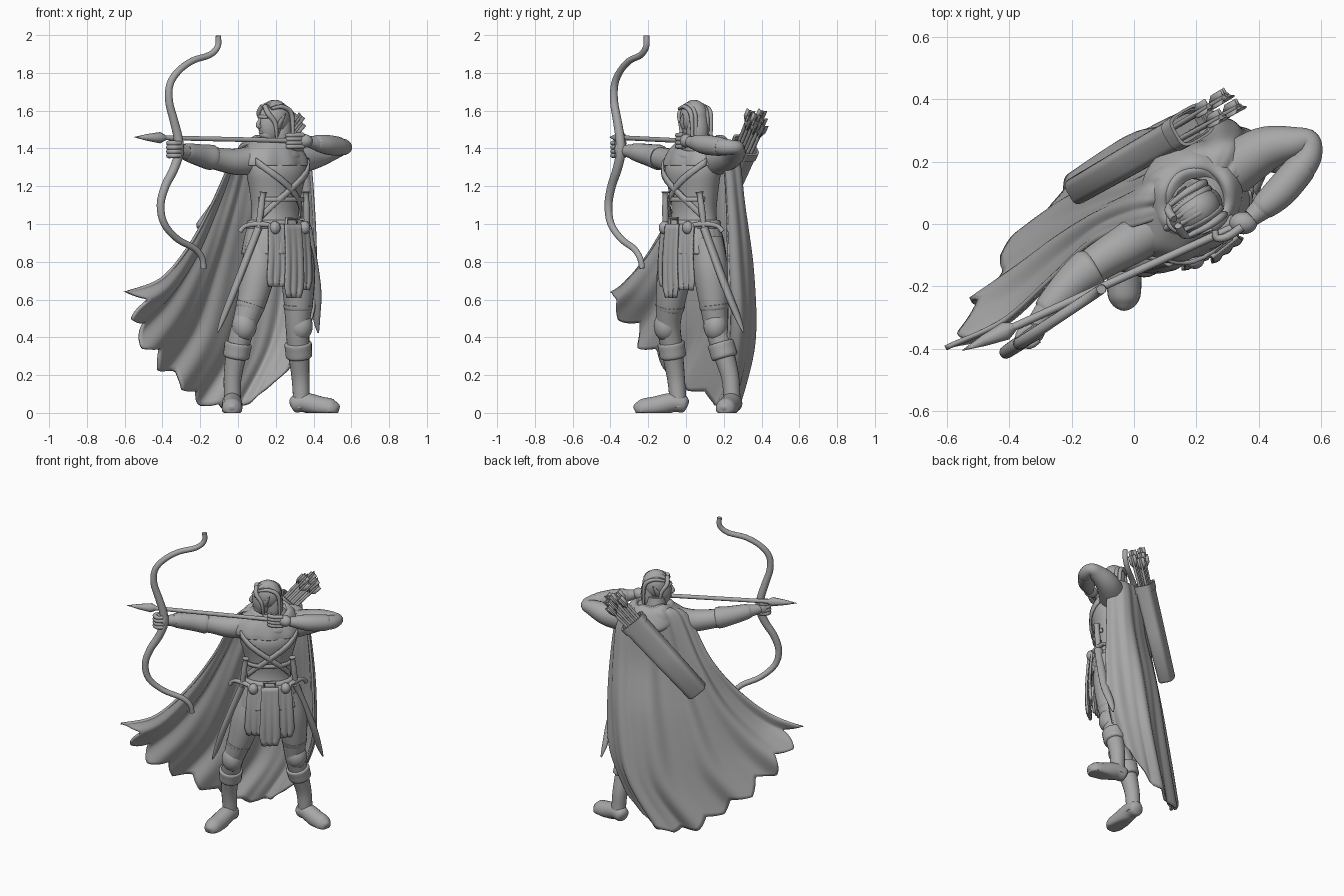
import bpy, bmesh, math
from mathutils import Vector, Matrix

if "Cube" in bpy.data.objects:
    bpy.data.objects.remove(bpy.data.objects["Cube"])

grey = bpy.data.materials.new("stone_grey")
grey.diffuse_color = (0.39, 0.39, 0.39, 1)
grey.use_nodes = True
grey.node_tree.nodes["Principled BSDF"].inputs["Base Color"].default_value = grey.diffuse_color
R, F = Vector((0.78, 0.62, 0)), Vector((0.62, -0.78, 0))    # body right and forward
HIP = Vector((0.2, 0.04, 0))


def body(r, f, z):
    return HIP + R * r + F * f + Vector((0, 0, z))


def finish(name, verts, faces, solid=0, angle=50):
    me = bpy.data.meshes.new(name)
    me.from_pydata([tuple(v) for v in verts], [], faces)
    bm = bmesh.new()
    bm.from_mesh(me)
    bmesh.ops.recalc_face_normals(bm, faces=bm.faces)
    bm.to_mesh(me)
    bm.free()
    me.materials.append(grey)
    ob = bpy.data.objects.new(name, me)
    bpy.context.collection.objects.link(ob)
    if solid:
        m = ob.modifiers.new("thickness", "SOLIDIFY")
        m.thickness, m.offset = solid, 0
    bpy.ops.object.select_all(action="DESELECT")
    ob.select_set(True)
    bpy.context.view_layer.objects.active = ob
    bpy.ops.object.shade_smooth_by_angle(angle=math.radians(angle))
    return ob


def spline(pts, t):
    # Catmull-Rom through tuples of any size, t from 0 to 1
    k = len(pts) - 1
    i = min(int(t * k), k - 1)
    f = t * k - i
    p1, p2 = pts[i], pts[i + 1]
    p0, p3 = pts[max(i - 1, 0)], pts[min(i + 2, k)]
    return tuple(b + 0.5 * f * (c - a + f * (2 * a - 5 * b + 4 * c - d + f * (3 * (b - c) + d - a)))
                 for a, b, c, d in zip(p0, p1, p2, p3))


def skin(name, rings, cap=True, solid=0, closed=True):
    n = len(rings[0])
    faces = [(i * n + j, i * n + (j + 1) % n, (i + 1) * n + (j + 1) % n, (i + 1) * n + j)
             for i in range(len(rings) - 1) for j in range(n if closed else n - 1)]
    if cap and closed:
        faces += [tuple(range(n)), tuple(range((len(rings) - 1) * n, len(rings) * n))]
    return finish(name, [v for r in rings for v in r], faces, solid)


def tube(name, pts, n=14, steps=6, flat=1, smooth=True, floor=False):
    # pts are (x, y, z, radius); flat squashes the section's second axis
    m = (len(pts) - 1) * steps
    path = [spline(pts, i / m) for i in range(m + 1)] if smooth else pts
    P = [Vector(p[:3]) for p in path]
    rings, side = [], None
    for i, p in enumerate(P):
        t = (P[min(i + 1, len(P) - 1)] - P[max(i - 1, 0)]).normalized()
        if side is None:
            side = Vector((0, 0, 1)).cross(t)
            if side.length < 0.2:
                side = R.copy()
        side = (side - t * side.dot(t)).normalized()
        up = t.cross(side)
        r = max(path[i][3], 0.001)
        ring = [p + side * r * math.cos(a) + up * r * flat * math.sin(a)
                for a in (2 * math.pi * j / n for j in range(n))]
        if floor:
            ring = [Vector((v.x, v.y, max(v.z, 0))) for v in ring]
        rings.append(ring)
    return skin(name, rings)


def ball(name, c, size, mat=Matrix(), n=24):
    c = Vector(c)
    rings = [[c + mat @ Vector((size[0] * math.sin(a) * math.cos(b), size[1] * math.sin(a) * math.sin(b),
              size[2] * math.cos(a))) for b in (2 * math.pi * j / n for j in range(n))]
             for a in (math.pi * (0.01 + 0.98 * i / 14) for i in range(15))]
    return skin(name, rings)


def oval(row, a, extra=0.0):
    # row is (z, half width, half depth, forward shift)
    z, w, d, s = row
    return body((w + extra) * math.cos(a), s + (d + extra) * math.sin(a), z)


def loft(name, rows, pleat=0, count=18, cap=True, solid=0, n=72, steps=5):
    m = (len(rows) - 1) * steps
    rings = [[oval(spline(rows, i / m), 2 * math.pi * j / n,
                   pleat * i / m * math.sin(count * 2 * math.pi * j / n)) for j in range(n)]
             for i in range(m + 1)]
    return skin(name, rings, cap, solid)


# torso, belt, pleated skirt, mantle
torso = [(0.82, .15, .105, 0), (0.95, .155, .115, 0), (1.06, .137, .106, -.004), (1.17, .152, .116, 0),
         (1.28, .178, .128, .005), (1.36, .168, .11, -.012), (1.42, .075, .075, -.03), (1.5, .055, .055, -.03)]
loft("torso", torso)
loft("belt", [(0.975, .165, .12, 0), (0.98, .172, .128, 0), (1.015, .168, .125, 0), (1.02, .155, .115, 0)], steps=2)
loft("skirt", [(1.0, .155, .115, 0), (0.92, .178, .135, 0), (0.84, .192, .145, 0)], .005, 20, False, .012)
loft("mantle", [(1.45, .085, .085, -.03), (1.425, .12, .115, -.035), (1.385, .175, .13, -.03),
                (1.34, .2, .135, -.02), (1.31, .195, .13, -.01)], .005, 9, False, .015)


# hood lying on the shoulders: high at the front, deep cowl at the back
def cowl(name, rows):
    # each row is (half width, half depth, forward shift, height, drop at the back)
    rings = []
    for i in range(25):
        w, d, s, z, drop = spline(rows, i / 24)
        rings.append([body(.025 + w * math.cos(a), s + d * math.sin(a),
                           z + drop * math.sin(a) + .006 * math.sin(5 * a))
                      for a in (2 * math.pi * j / 48 for j in range(48))])
    skin(name, rings, False, .012)


cowl("hood", [(.085, .08, -.03, 1.41, -.01), (.1, .095, -.035, 1.45, -.01), (.125, .12, -.045, 1.445, .0),
              (.15, .145, -.055, 1.405, .02), (.158, .155, -.055, 1.37, .03), (.14, .13, -.04, 1.35, .03)])
cowl("scarf", [(.075, .07, -.03, 1.43, -.02), (.1, .1, -.025, 1.435, -.03), (.125, .13, -.02, 1.4, -.04),
               (.11, .12, -.02, 1.37, -.05)])


# chest straps, laid on the torso
def strap(name, a0, z0, a1, z1, width):
    rings = []
    for i in range(25):
        t = i / 24
        a, z = math.radians(a0 + (a1 - a0) * t), z0 + (z1 - z0) * t
        k = min(range(36), key=lambda q: abs(spline(torso, q / 35)[0] - z))
        row = (z,) + spline(torso, k / 35)[1:]
        rings.append([oval((z + o,) + row[1:], a, .012) for o in (-width, 0, width)])
    skin(name, rings, False, .014, False)


strap("strap_left", 155, 1.33, 30, 1.05, .02)
strap("strap_right", 25, 1.33, 150, 1.05, .02)
strap("corset_top", 20, 1.13, 160, 1.13, .012)
tube("buckle", [(*body(.035 * x, .135, 1.0 + .03 * z), .009) for x, z in
                ((-1, -1), (-1, 1), (1, 1), (1, -1), (-1, -1))], smooth=False, n=8)

# tabard: hanging cloth panels at the front
for name, mid, half, bottom, out in (("tabard_left", -.085, .058, .67, .14), ("tabard_right", .085, .058, .65, .14),
                                     ("tabard_centre", 0, .062, .61, .145)):
    rings = []
    for i in range(15):
        t = i / 14
        rings.append([body(mid * (1 + .1 * t) + half * s * (.85 + .2 * t - .3 * max(0, t - .85) / .15),
                           out - 3.5 * mid * mid - .25 * mid * s * half / .06 * .5 + .005 * t * math.cos(9 * s)
                           + .015 * math.sin(2.6 * t), 1.0 + (bottom - 1.0) * t)
                      for s in (j / 8 - 1 for j in range(17))])
    skin(name, rings, False, .014, False)

# legs, knee guards, boot cuffs and boots
legs = {
    "left": [(.13, -.02, .92, .085), (.108, -.055, .76, .093), (.075, -.08, .6, .079), (.033, -.092, .47, .064),
             (-.003, -.075, .34, .058), (-.027, -.055, .2, .048), (-.03, -.045, .1, .045), (-.03, -.04, .03, .047)],
    "right": [(.295, .11, .92, .085), (.315, .13, .76, .093), (.32, .145, .6, .079), (.315, .16, .47, .064),
              (.32, .192, .34, .058), (.33, .232, .2, .048), (.335, .242, .1, .045), (.335, .247, .03, .047)]}
feet = {"left": ((-.03, .01), (-.032, -.275)), "right": ((.28, .258), (.535, .2))}
for side, pts in legs.items():
    tube(side + "_leg", pts, 20)
    k, c, b = (Vector(pts[i][:3]) for i in (3, 4, 5))
    tube(side + "_boot_cuff", [(*c.lerp(b, t), r) for t, r in
                               ((-.22, .06), (-.2, .072), (.05, .071), (.3, .069), (.36, .055))], 20, 3)
    toe_dir = (Vector(feet[side][1]) - Vector(feet[side][0])).normalized()
    ball(side + "_knee_guard", k + Vector((*toe_dir * .015, -.01)), (.066, .064, .08))
    tube(side + "_thigh_band", [(*Vector(pts[2][:3]).lerp(k, t), r) for t, r in
                                ((.2, .07), (.22, .078), (.42, .073), (.45, .06))], 20, 2)
    h, t = (Vector((*p, 0)) for p in feet[side])
    tube(side + "_boot", [(*(h.lerp(t, q) + Vector((0, 0, z))), r) for q, r, z in
         ((0, .015, .04), (.06, .044, .045), (.28, .052, .055), (.6, .055, .033), (.85, .052, .022), (.97, .03, .022),
          (1, .004, .02))], 18, 4, floor=True)

# bow arm and drawing arm with bracers and hands
tube("bow_arm", [(.09, .0, 1.34, .08), (-.01, -.06, 1.33, .07), (-.11, -.12, 1.345, .06),
                 (-.185, -.178, 1.36, .056), (-.265, -.262, 1.38, .043), (-.325, -.335, 1.39, .028)], 18)
tube("bow_bracer", [(-.13, -.135, 1.35, .05), (-.14, -.142, 1.352, .067), (-.195, -.187, 1.363, .06),
                    (-.275, -.272, 1.382, .046), (-.28, -.28, 1.383, .035)], 18, 4)
tube("draw_arm", [(.31, .17, 1.345, .085), (.415, .238, 1.37, .073), (.51, .26, 1.395, .053), (.562, .262, 1.405, .037),
                  (.55, .2, 1.408, .045), (.465, .1, 1.42, .048), (.375, .02, 1.435, .03)], 18)
tube("draw_bracer", [(.545, .19, 1.408, .04), (.535, .18, 1.41, .05), (.47, .105, 1.42, .052),
                     (.415, .055, 1.43, .042), (.405, .045, 1.43, .03)], 18, 4)
ball("bow_hand", (-.33, -.35, 1.395), (.042, .036, .05))
ball("draw_hand", (.35, .003, 1.44), (.045, .036, .036))
for i in range(4):
    z = 1.428 - .022 * i
    tube("bow_finger", [(-.325, -.325, z, .013), (-.36, -.345, z, .014), (-.365, -.372, z, .014),
                        (-.335, -.388, z, .013), (-.305, -.37, z, .011)], 8, 3)
    z = 1.47 - .02 * i
    tube("draw_finger", [(.345, -.01, z, .014), (.3, -.04, z, .013), (.265, -.045, z, .012), (.26, -.02, z, .01)], 8, 3)

# recurved bow, thick at the grip
bow = [(-.105, 1.997), (-.107, 1.94), (-.15, 1.895), (-.24, 1.865), (-.315, 1.81), (-.36, 1.74), (-.365, 1.65),
       (-.34, 1.55), (-.318, 1.46), (-.312, 1.38), (-.34, 1.29), (-.385, 1.2), (-.41, 1.1), (-.39, 1.0),
       (-.32, .92), (-.23, .87), (-.19, .82), (-.182, .765)]
tube("bow", [(x, -.14 + .66 * x + .12 * max(0, 1 - z), z, .026 - .011 * abs(z - 1.38) / .62) for x, z in bow], 14, 4)

# nocked arrow
A, B = Vector((.33, -.005, 1.44)), Vector((-.55, -.405, 1.46))


def arrow(name, tail, tip, r, head, hr):
    L = (tip - tail).length
    at = lambda d: tip.lerp(tail, d / L)
    tube(name + "_shaft", [(*tail, r), (*at(head * .9), r)], 10, smooth=False)
    tube(name + "_head", [(*at(head), r * .8), (*at(head * .8), hr), (*at(head * .4), hr * .6), (*tip, 0)], 8, smooth=False)
    d = (tip - tail).normalized()
    s = d.cross(Vector((0, 0, 1))).normalized()
    for k in range(3):
        v = Matrix.Rotation(k * 2.094, 3, d) @ s * r * 3
        finish(name + "_feather", [tail, tail + v, tail + v + d * .05, tail + d * .09], [(0, 1, 2, 3)], .005)


arrow("arrow", A, B, .013, .19, .03)

# quiver with spare arrows
q0, q1 = Vector((-.165, .118, .96)), Vector((.185, .318, 1.42))
axis = (q1 - q0).normalized()
wide = Vector((.5, -.85, 0)).cross(axis).normalized()
thin = axis.cross(wide).normalized()


def quiver_part(name, rows, n=28):
    def pt(t, k, a):
        c, s = math.cos(a), math.sin(a)
        sq = lambda v: math.copysign(abs(v) ** .5, v)
        return q0.lerp(q1, t) + wide * .075 * k * sq(c) + thin * .05 * k * sq(s)
    skin(name, [[pt(t, k, 2 * math.pi * j / n) for j in range(n)] for t, k in rows])


quiver_part("quiver", [(-.02, .75), (0, .9), (.5, .97), (.98, 1.03), (.98, .85), (.9, .8)])
quiver_part("quiver_rim", [(.92, 1.02), (.92, 1.1), (1, 1.12), (1, .95), (.93, .9)])
for i in range(8):
    off = wide * .024 * (i % 4 - 1.5) + thin * .019 * (i // 4 * 2 - 1)
    arrow("quiver_arrow", q1 + axis * (.17 + .025 * (i % 3)) + off * 1.3, q1 - axis * .2 + off, .009, .05, .01)

# sheathed long knives on both hips
for s, side in ((-1, "left"), (1, "right")):
    top, tip = body(s * .165, .06, .98), body(s * .342, -.068, .425)
    mid = top.lerp(tip, .55) + F * .014 + R * s * .01
    tube(side + "_scabbard", [(*top, .027), (*mid, .026), (*top.lerp(tip, .85), .021), (*tip, .005)], 12, 6, .75)
    end = body(s * .145, .075, 1.17)
    tube(side + "_hilt", [(*top, .014), (*top.lerp(end, .5), .018), (*top.lerp(end, .9), .015), (*end, .022)], 12)
    g = (F - R * s) * .07
    up = Vector((0, 0, .02))
    tube(side + "_guard", [(*(top - g - up), .014), (*(top - g * .7 + up * .5), .012), (*(top + up), .016),
                           (*(top + g * .7 + up * .5), .012), (*(top + g - up), .014)], 10)
    ball(side + "_pouch", body(s * .1, .118, .98), (.03, .03, .035))

# head turned along the arrow
yaw = Matrix.Rotation(math.radians(212), 3, "Z")
hp = lambda x, y, z: Vector((.184, .036, 1.54)) + yaw @ Vector((x, y, z))
tube("neck", [(.185, .065, 1.36, .06), (.185, .055, 1.5, .05)], 16)
ball("face", hp(.012, 0, -.01), (.072, .058, .105), yaw)
ball("jaw", hp(.028, 0, -.065), (.048, .042, .042), yaw)
ball("hair_crown", hp(-.014, 0, .024), (.084, .073, .093), yaw)
tube("nose", [(*hp(.075, 0, .02), .008), (*hp(.092, 0, -.015), .012), (*hp(.079, 0, -.026), .013)], 10)
tube("brow", [(*hp(.057, -.043, .025), .008), (*hp(.077, 0, .028), .011), (*hp(.057, .043, .025), .008)], 10)
tube("mouth", [(*hp(.067, -.02, -.055), .004), (*hp(.077, 0, -.054), .008), (*hp(.067, .02, -.055), .004)], 8)
tube("back_hair", [(*hp(-.04, 0, .05), .052), (*hp(-.048, 0, -.03), .059), (*hp(-.048, 0, -.09), .054),
                   (*hp(-.05, 0, -.13), .03)], 18)
for s in (-1, 1):
    tube("ear", [(*hp(-.0, s * .058, -.035), .01), (*hp(-.005, s * .07, -.0), .016),
                 (*hp(-.03, s * .082, .045), .002)], 8, 5, .6)
    tube("hair_lock", [(*hp(.057, s * .012, .085), .013), (*hp(.057, s * .046, .045), .014),
                       (*hp(.022, s * .062, -.01), .012), (*hp(.012, s * .06, -.1), .006)], 10)
    for k in range(3):
        y = s * (.012 + .023 * k)
        tube("hair_strand", [(*hp(.045, y, .09 - .01 * k), .008), (*hp(-.023, y * 1.1, .104 - .012 * k), .012),
                             (*hp(-.08, y * 1.05, .04), .013), (*hp(-.088, y, -.09), .008)], 8)

# windswept cape: columns from the blown edge to the straight edge, each from collar to hem
cape = [
    [(.07, .02, 1.42), (-.01, -.01, 1.37), (-.13, -.065, 1.1), (-.25, -.185, .87), (-.4, -.325, .69), (-.59, -.42, .63)],
    [(.08, .08, 1.44), (.01, .07, 1.40), (-.1, .03, 1.1), (-.22, -.045, .8), (-.36, -.15, .56), (-.53, -.27, .37)],
    [(.12, .13, 1.45), (.07, .16, 1.41), (.0, .13, 1.1), (-.09, .12, .75), (-.19, .085, .42), (-.35, -.03, .16)],
    [(.19, .16, 1.45), (.18, .235, 1.40), (.15, .25, 1.1), (.11, .3, .75), (.04, .295, .35), (-.14, .18, .02)],
    [(.27, .17, 1.44), (.31, .26, 1.39), (.32, .3, 1.1), (.3, .335, .75), (.24, .34, .4), (.09, .275, .07)],
    [(.3, .13, 1.43), (.37, .19, 1.37), (.40, .215, 1.1), (.415, .225, .8), (.41, .235, .55), (.34, .23, .34)]]
NU, NV = 120, 48
grid = []
for i in range(NU + 1):
    u = i / NU
    tear = .12 * (1 - u) ** 1.5 * abs(((u * 9 + .5) % 1) * 2 - 1)      # ragged hem
    col = [Vector(spline([spline(c, j / NV * (1 - tear)) for c in cape], u)) for j in range(NV + 1)]
    grid.append(col)
rings = []
for i in range(NU + 1):
    row = []
    for j in range(NV + 1):
        d = grid[min(i + 1, NU)][j] - grid[max(i - 1, 0)][j]
        e = grid[i][min(j + 1, NV)] - grid[i][max(j - 1, 0)]
        v, u = max(0, j / NV - .2) / .8, i / NU
        wave = math.sin(2 * math.pi * (5.5 * u + .3 * v)) + .35 * math.sin(2 * math.pi * 11 * u + 1)
        p = grid[i][j] + d.cross(e).normalized() * wave * (.003 + .018 * v * (1.1 - .5 * u))
        p.z = max(p.z, .008)
        row.append(p)
    rings.append(row)
skin("cape", rings, False, .016, False)
